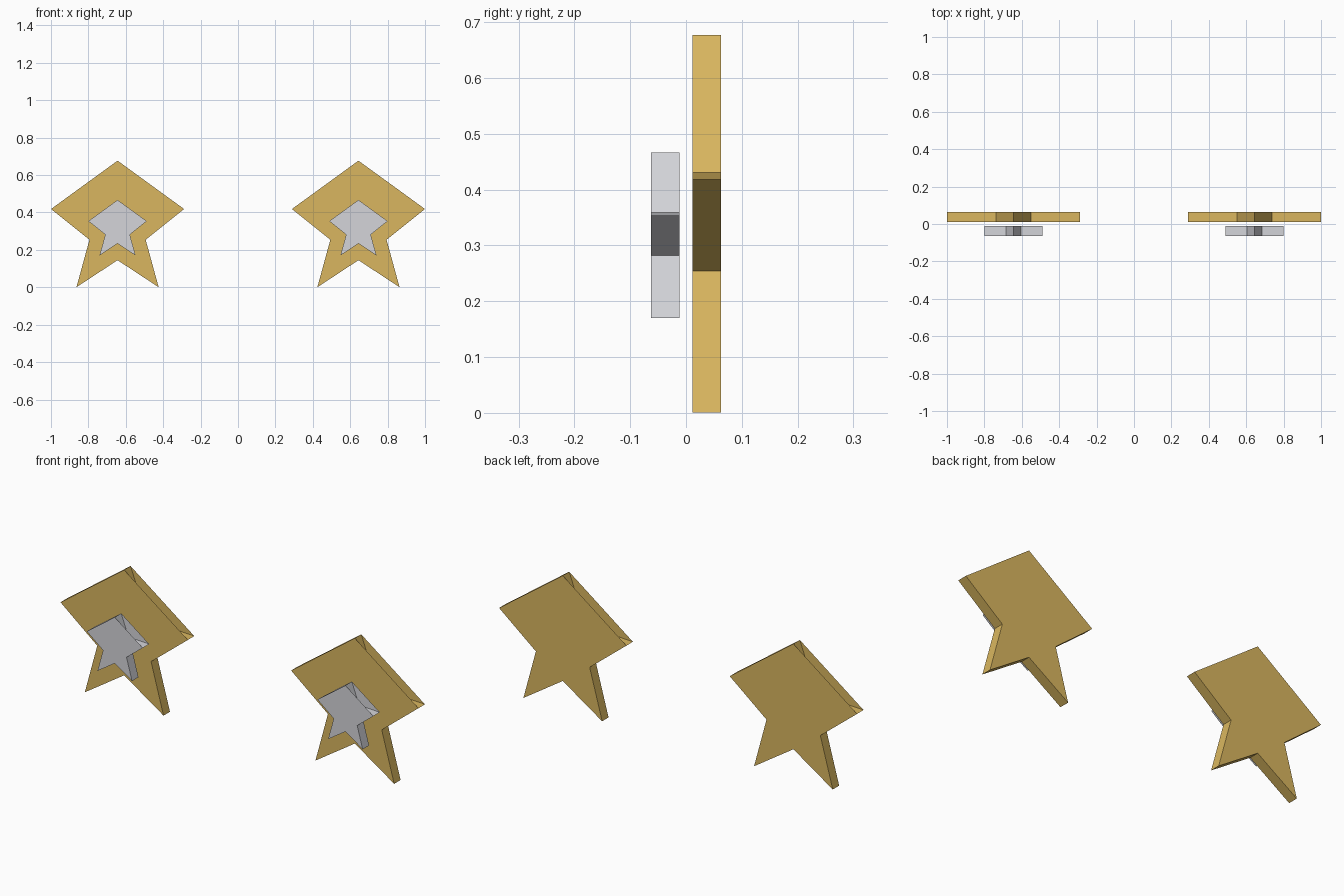
import bpy
import bmesh
from math import sin, cos, pi

cube = bpy.data.objects.get("Cube")
if cube:
    bpy.data.objects.remove(cube, do_unlink=True)


def make_material(name, color):
    mat = bpy.data.materials.new(name)
    mat.use_nodes = True
    mat.diffuse_color = color
    mat.node_tree.nodes["Principled BSDF"].inputs["Base Color"].default_value = color
    return mat


gold = make_material("gold", (0.70, 0.47, 0.115, 1))
silver = make_material("silver", (0.66, 0.665, 0.70, 1))

CENTRE_X, CENTRE_Z = 0.644, 0.303


def make_star(name, x, y_front, y_back, outer, inner, mat):
    """Five-pointed plate; its caps span straight over the two upper notches."""
    bm = bmesh.new()
    rings = []
    for y in (y_front, y_back):
        ring = []
        for i in range(10):
            r = inner if i % 2 else outer
            a = pi / 2 + i * pi / 5
            ring.append(bm.verts.new((x + r * cos(a), y, CENTRE_Z + r * sin(a))))
        rings.append(ring)
    front, back = rings

    # Caps skip the notch corners beside the top point
    cap = [i for i in range(10) if i not in (1, 9)]
    bm.faces.new([front[i] for i in cap])
    bm.faces.new([back[i] for i in reversed(cap)])

    # Walls follow the full star outline
    for i in range(10):
        j = (i + 1) % 10
        bm.faces.new((front[j], front[i], back[i], back[j]))

    mesh = bpy.data.meshes.new(name)
    bm.to_mesh(mesh)
    bm.free()
    mesh.materials.append(mat)
    obj = bpy.data.objects.new(name, mesh)
    bpy.context.collection.objects.link(obj)


# A large gold star with a small silver star floating in front, on each side
for side, sign in (("left", 1), ("right", -1)):
    x = sign * CENTRE_X
    make_star(side + "_large_star", x, 0.012, 0.063, 0.374, 0.158, gold)
    make_star(side + "_small_star", x, -0.063, -0.012, 0.164, 0.069, silver)
